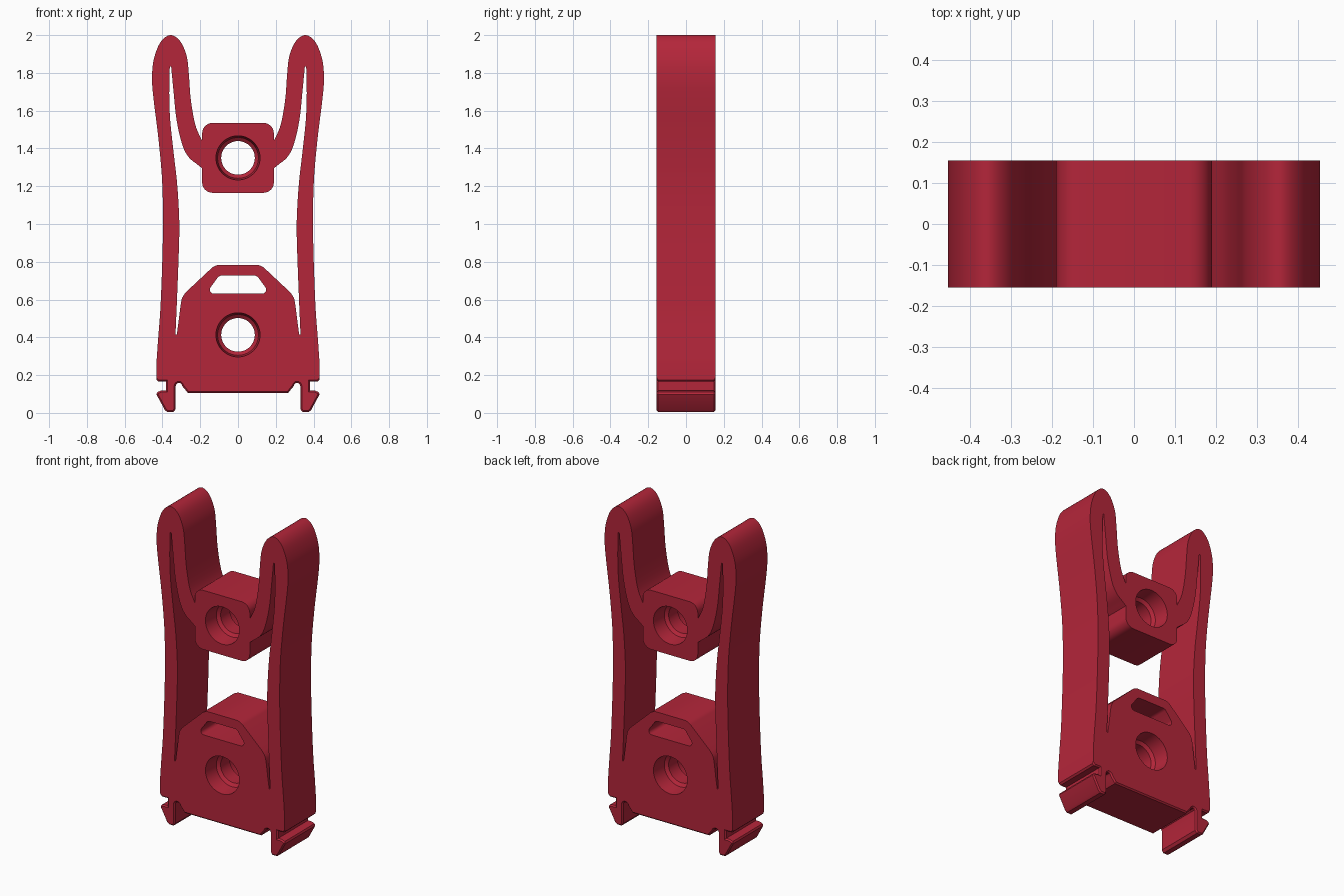
import bpy, bmesh, math
from mathutils import Vector

if "Cube" in bpy.data.objects:
    bpy.data.objects.remove(bpy.data.objects["Cube"])

HALF = 0.155  # half depth of the clip

red = bpy.data.materials.new("red plastic")
red.diffuse_color = (0.456, 0.019, 0.042, 1)
red.use_nodes = True
red.node_tree.nodes["Principled BSDF"].inputs["Base Color"].default_value = red.diffuse_color


def smooth(pts, steps=5):
    """Catmull-Rom curve through the points."""
    p = [Vector(q) for q in pts]
    p = [2 * p[0] - p[1]] + p + [2 * p[-1] - p[-2]]
    out = []
    for a, b, c, d in zip(p, p[1:], p[2:], p[3:]):
        for i in range(steps):
            t = i / steps
            out.append(0.5 * (2 * b + (c - a) * t + (2 * a - 5 * b + 4 * c - d) * t * t
                              + (3 * b - a - 3 * c + d) * t ** 3))
    return [tuple(q) for q in out] + [tuple(pts[-1])]


def arc(cx, cz, r, a0, a1, n=6):
    return [(cx + r * math.cos(math.radians(a0 + (a1 - a0) * i / n)),
             cz + r * math.sin(math.radians(a0 + (a1 - a0) * i / n))) for i in range(n + 1)]


def prism(name, half_outline, depth, bevel_below=None):
    """Mirror a right-hand outline in x and extrude it along y."""
    pts = half_outline + [(-x, z) for x, z in reversed(half_outline)]
    bm = bmesh.new()
    front = bm.faces.new([bm.verts.new((x, -depth, z)) for x, z in pts])
    ext = bmesh.ops.extrude_face_region(bm, geom=[front], use_keep_orig=True)
    bmesh.ops.translate(bm, vec=(0, 2 * depth, 0),
                        verts=[g for g in ext["geom"] if isinstance(g, bmesh.types.BMVert)])
    bmesh.ops.recalc_face_normals(bm, faces=bm.faces)
    if bevel_below:
        rim = [e for e in bm.edges if all(v.co.z < bevel_below for v in e.verts)
               and abs(e.verts[0].co.y - e.verts[1].co.y) < 1e-5]
        bmesh.ops.bevel(bm, geom=rim, offset=0.008, segments=1, affect='EDGES', clamp_overlap=True)
    return add(name, bm)


def add(name, bm):
    me = bpy.data.meshes.new(name)
    bm.to_mesh(me)
    bm.free()
    me.materials.append(red)
    ob = bpy.data.objects.new(name, me)
    bpy.context.collection.objects.link(ob)
    return ob


def bore(name, z, n=48):
    """Round hole, wide at both faces with a narrow throat in the middle."""
    rings = [(-0.2, 0.117), (-0.155, 0.117), (-0.06, 0.108), (-0.045, 0.089),
             (0.045, 0.089), (0.06, 0.108), (0.155, 0.117), (0.2, 0.117)]
    bm = bmesh.new()
    loops = [[bm.verts.new((r * math.cos(2 * math.pi * i / n), y,
                            z + r * math.sin(2 * math.pi * i / n))) for i in range(n)]
             for y, r in rings]
    for a, b in zip(loops, loops[1:]):
        for i in range(n):
            j = (i + 1) % n
            bm.faces.new((a[i], a[j], b[j], b[i]))
    bm.faces.new(loops[0])
    bm.faces.new(loops[-1])
    bmesh.ops.recalc_face_normals(bm, faces=bm.faces)
    return add(name, bm)


# Foot: flat underside, rounded relief notch, snap hook, slot above the hook
foot = ([(0.265, 0.105), (0.295, 0.142)] + arc(0.313, 0.142, 0.017, 150, 0, 4)
        + [(0.33, 0.02), (0.342, 0.004), (0.374, 0.004), (0.387, 0.015),
           (0.432, 0.098), (0.427, 0.11), (0.407, 0.118), (0.382, 0.118), (0.382, 0.165),
           (0.422, 0.165), (0.432, 0.175)])

# Arm: outer side, rounded crown, then down the inner strand to the block
arm = smooth([(0.432, 0.26), (0.423, 0.39), (0.411, 0.55), (0.401, 0.8), (0.397, 1.02),
              (0.402, 1.235), (0.421, 1.45), (0.448, 1.67), (0.455, 1.775), (0.446, 1.87),
              (0.412, 1.96), (0.36, 2.0), (0.308, 1.97), (0.272, 1.89), (0.26, 1.79),
              (0.25, 1.66), (0.226, 1.525), (0.19, 1.44)])
block_top = arc(0.135, 1.48, 0.055, 0, 90)

body = prism("clip_body", foot + arm + block_top, HALF, bevel_below=0.18)

# Opening between the arms: block underside, narrow slits, base with sloped shoulders
block_bottom = arc(0.135, 1.22, 0.055, -90, 0)
slit = smooth([(0.19, 1.295), (0.215, 1.315), (0.262, 1.355), (0.295, 1.42), (0.325, 1.55),
               (0.342, 1.71), (0.354, 1.835)])
arm_inside = smooth([(0.361, 1.835), (0.364, 1.69), (0.359, 1.55), (0.34, 1.37), (0.322, 1.21),
                     (0.311, 1.02), (0.313, 0.865), (0.323, 0.6), (0.331, 0.415)])
base_side = smooth([(0.324, 0.415), (0.315, 0.48), (0.303, 0.575), (0.295, 0.61), (0.278, 0.637)], 3)
base_top = smooth([(0.15, 0.757), (0.132, 0.773), (0.105, 0.784)], 3)
opening = prism("opening_cutter", block_bottom + slit + arm_inside + base_side + base_top, 0.2)

# Rounded window in the base
window = prism("window_cutter", arc(0.127, 0.653, 0.022, -90, 45) + arc(0.085, 0.697, 0.03, 45, 90, 3), 0.2)

# Cut the openings and the two holes
cutters = [opening, window, bore("upper_hole_cutter", 1.35), bore("lower_hole_cutter", 0.413)]
for c in cutters:
    m = body.modifiers.new(c.name, 'BOOLEAN')
    m.operation, m.solver, m.object = 'DIFFERENCE', 'EXACT', c
bpy.context.view_layer.objects.active = body
body.select_set(True)
for m in list(body.modifiers):
    bpy.ops.object.modifier_apply(modifier=m.name)
for c in cutters:
    bpy.data.objects.remove(c)

bpy.ops.object.shade_smooth_by_angle(angle=math.radians(30))
